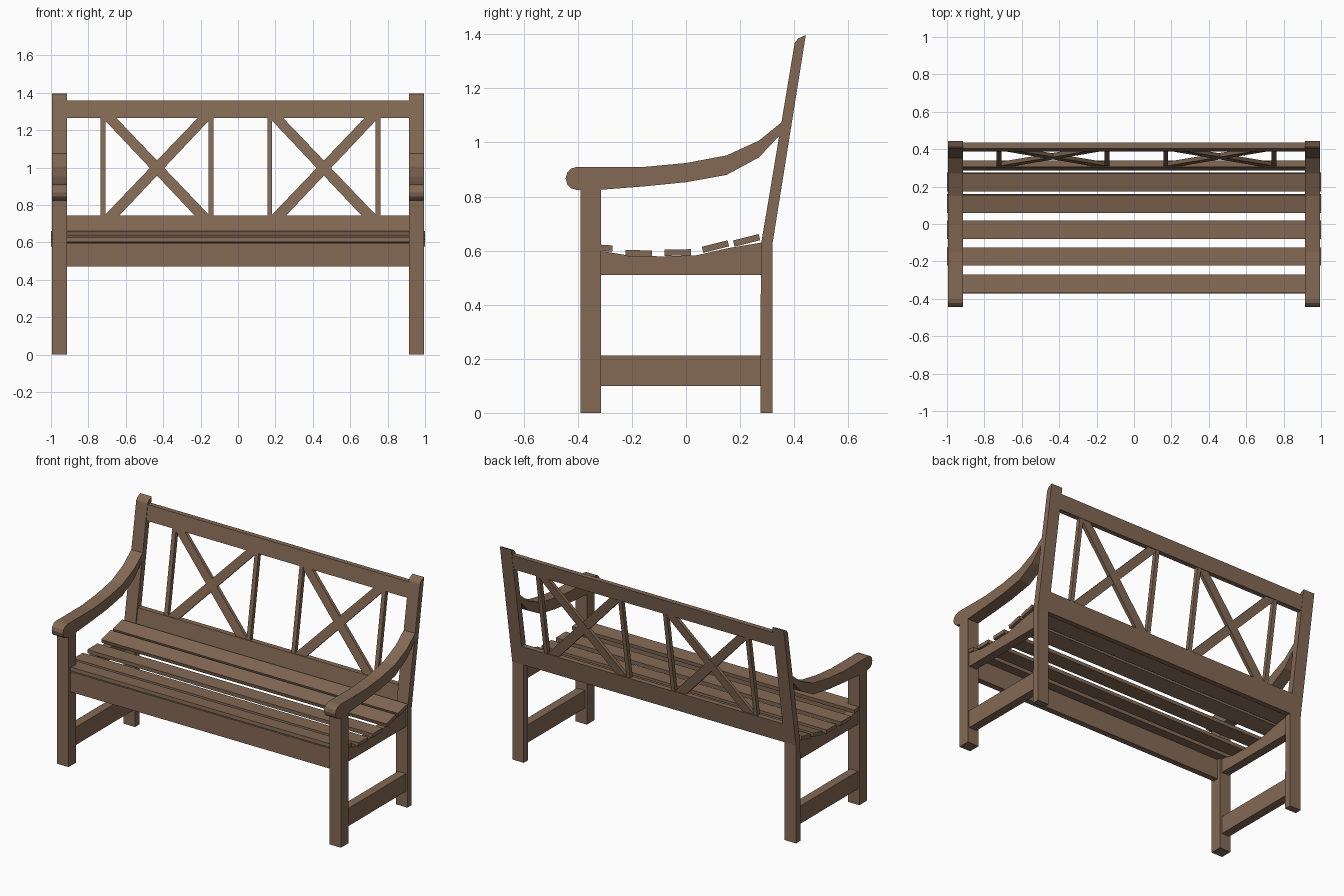
import bpy, bmesh, math

if "Cube" in bpy.data.objects:
    bpy.data.objects.remove(bpy.data.objects["Cube"])

wood = bpy.data.materials.new("brown wood")
wood.diffuse_color = (0.23, 0.142, 0.09, 1)
wood.use_nodes = True
wood.node_tree.nodes["Principled BSDF"].inputs["Base Color"].default_value = wood.diffuse_color


def prism(name, front, back, mirror=False):
    """Solid between two matching rings of 3D points."""
    bm = bmesh.new()
    a = [bm.verts.new(p) for p in front]
    b = [bm.verts.new(p) for p in back]
    bm.faces.new(a)
    bm.faces.new(b[::-1])
    for i in range(len(a)):
        j = (i + 1) % len(a)
        bm.faces.new((a[i], b[i], b[j], a[j]))
    bmesh.ops.recalc_face_normals(bm, faces=bm.faces)
    me = bpy.data.meshes.new(name)
    bm.to_mesh(me)
    bm.free()
    me.materials.append(wood)
    ob = bpy.data.objects.new(name, me)
    bpy.context.collection.objects.link(ob)
    if mirror:
        ob.modifiers.new("mirror", "MIRROR")
    return ob


def side(name, pts, x0, x1, mirror=True):
    """Extrude a (y, z) profile along x."""
    return prism(name, [(x0, y, z) for y, z in pts], [(x1, y, z) for y, z in pts], mirror)


def rect(y0, y1, z0, z1):
    return [(y0, z0), (y1, z0), (y1, z1), (y0, z1)]


def backrest(name, pts, d0, d1):
    """Extrude an (x, z) outline through the leaning back; d is depth from the post front."""
    lean = lambda z: 0.281 + (z - 0.62) * 0.16
    return prism(name, [(x, lean(z) + d0, z) for x, z in pts],
                 [(x, lean(z) + d1, z) for x, z in pts])


# Legs, the back ones bending into the leaning back posts
X0, X1 = 0.915, 0.995
side("front_leg", rect(-0.39, -0.315, 0, 0.84), X0, X1)
side("back_leg", [(0.275, 0), (0.319, 0), (0.319, 0.62), (0.443, 1.397),
                  (0.415, 1.385), (0.402, 1.368), (0.277, 0.62)], X0, X1)

# Curved armrest with a rounded front end
nose = [(-0.402 + 0.043 * math.cos(math.radians(a)), 0.867 + 0.043 * math.sin(math.radians(a)))
        for a in range(90, 271, 30)]
under = [(-0.315, 0.825), (-0.15, 0.838), (0, 0.853), (0.15, 0.88), (0.27, 0.945), (0.345, 1.025)]
upper = [(0.36, 1.08), (0.27, 1.007), (0.15, 0.952), (0, 0.924), (-0.15, 0.91)]
side("armrest", nose + under + upper, X0, X1)

# Side rails: dished seat bearer and lower stretcher
side("seat_side_rail", [(-0.32, 0.51), (0.28, 0.51), (0.28, 0.63), (0.16, 0.61), (0.04, 0.583),
                        (-0.08, 0.579), (-0.2, 0.58), (-0.32, 0.6)], 0.93, 0.985)
side("lower_stretcher", rect(-0.32, 0.28, 0.10, 0.213), 0.93, 0.985)

# Front apron
side("front_apron", rect(-0.372, -0.335, 0.47, 0.598), -0.92, 0.92, False)

# Seat slats: centre y, centre z, tilt in degrees, half length
for y, z, tilt, half in [(-0.321, 0.611, -4, 0.99), (-0.174, 0.590, -1, 1.0), (-0.03, 0.593, 1, 1.0),
                         (0.109, 0.615, 14, 1.0), (0.224, 0.638, 14, 1.0)]:
    c, s = math.cos(math.radians(tilt)), math.sin(math.radians(tilt))
    side("seat_slat", [(y + u * c - v * s, z + u * s + v * c)
                       for u, v in rect(-0.049, 0.049, -0.0115, 0.0115)], -half, half, False)

# Back rails
backrest("lower_back_rail", rect(-0.92, 0.92, 0.62, 0.745), 0.004, 0.038)
backrest("top_back_rail", rect(-0.92, 0.92, 1.265, 1.36), 0.004, 0.036)

# Two crossed panels, each with uprights and an X brace
B, T = 0.74, 1.27
for cx in (-0.433, 0.459):
    for s in (-1, 1):
        backrest("back_upright", rect(cx + s * 0.289 - 0.013, cx + s * 0.289 + 0.013, B, T), 0.008, 0.034)
        backrest("cross_brace", [(cx - s * 0.285, B), (cx - s * 0.205, B),
                                 (cx + s * 0.295, T), (cx + s * 0.222, T)],
                 0.010, 0.031 + 0.001 * s)
